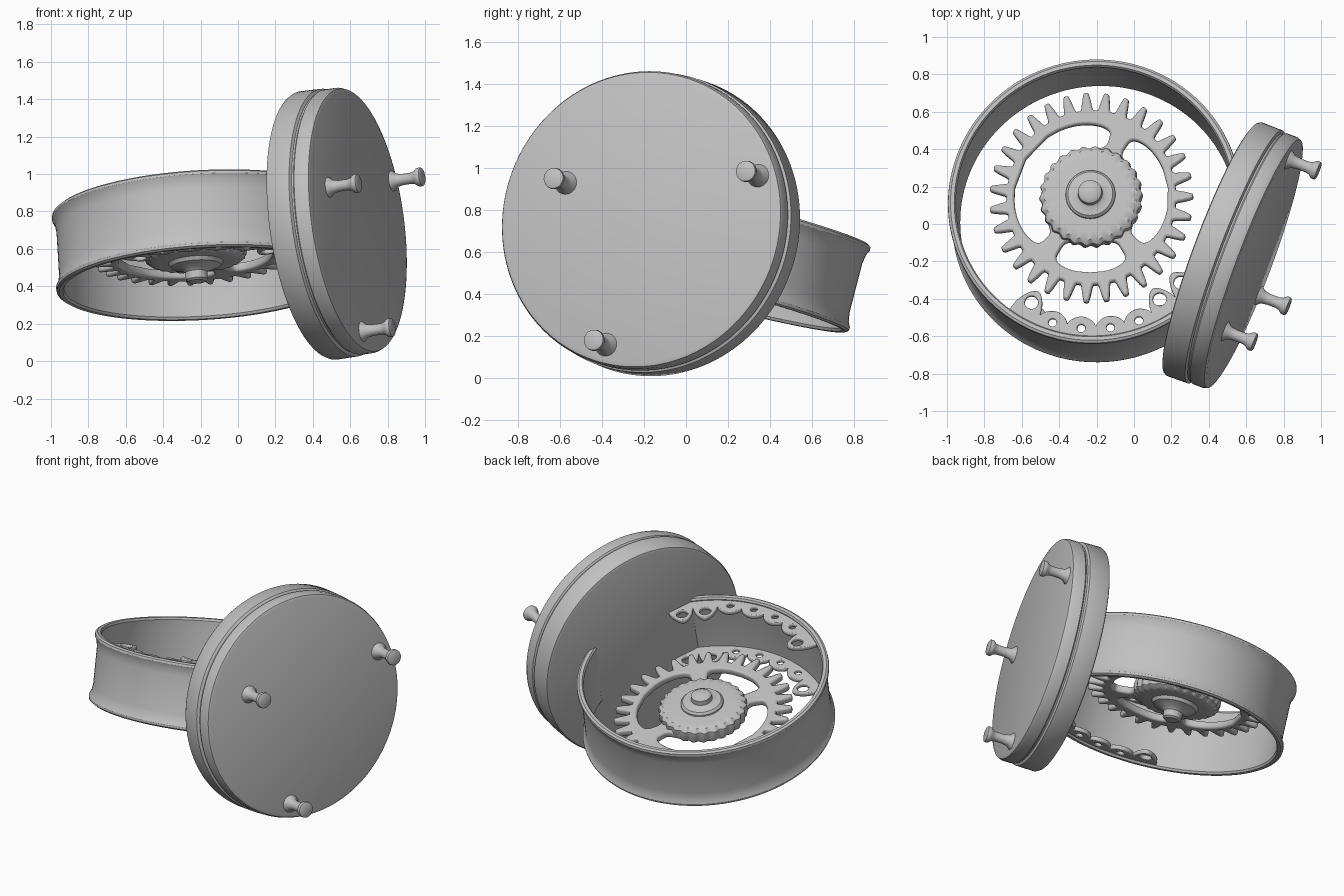
import bpy, bmesh
from math import sin, cos, pi, radians, copysign, sqrt
from mathutils import Matrix, Vector

if "Cube" in bpy.data.objects:
    bpy.data.objects.remove(bpy.data.objects["Cube"])

grey = bpy.data.materials.new("plain_grey")
grey.use_nodes = True
grey.diffuse_color = (0.53, 0.53, 0.53, 1)
grey.node_tree.nodes["Principled BSDF"].inputs["Base Color"].default_value = grey.diffuse_color


def frame(center, axis):
    """Placement whose local z follows the axis."""
    z = Vector(axis).normalized()
    side = Vector((1, 0, 0)) if abs(z.x) < 0.7 else Vector((0, 1, 0))
    x = (side - z * side.dot(z)).normalized()
    m = Matrix((x, z.cross(x), z)).transposed().to_4x4()
    m.translation = center
    return m


def finish(ob, place, angle=35):
    ob.matrix_world = place
    bpy.ops.object.select_all(action='DESELECT')
    ob.select_set(True)
    bpy.context.view_layer.objects.active = ob
    if ob.type == 'CURVE':
        bpy.ops.object.convert(target='MESH')
        ob = bpy.context.object
    ob.data.materials.clear()
    ob.data.materials.append(grey)
    bpy.ops.object.shade_smooth_by_angle(angle=radians(angle))
    return ob


def lathe(name, profile, place, steps=96, closed=False, ripple=None):
    """Turn an (r, z) profile about local z; ripple scales r by angle and height."""
    bm = bmesh.new()
    verts = [bm.verts.new((r, 0, z)) for r, z in profile]
    pairs = list(zip(verts, verts[1:]))
    if closed:
        pairs.append((verts[-1], verts[0]))
    edges = [bm.edges.new(p) for p in pairs]
    bmesh.ops.spin(bm, geom=verts + edges, axis=(0, 0, 1), cent=(0, 0, 0),
                   steps=steps, angle=2 * pi)
    bmesh.ops.remove_doubles(bm, verts=bm.verts, dist=1e-4)
    if ripple:
        for v in bm.verts:
            k = ripple(v.co)
            v.co.x *= k
            v.co.y *= k
    bmesh.ops.recalc_face_normals(bm, faces=bm.faces)
    me = bpy.data.meshes.new(name)
    bm.to_mesh(me)
    bm.free()
    ob = bpy.data.objects.new(name, me)
    bpy.context.collection.objects.link(ob)
    return finish(ob, place)


def plate(name, outlines, place, half, soft):
    """Flat plate from closed outlines; inner outlines become holes."""
    cu = bpy.data.curves.new(name, 'CURVE')
    cu.dimensions = '2D'
    cu.fill_mode = 'BOTH'
    cu.extrude = half
    cu.bevel_depth = soft
    cu.bevel_resolution = 1
    cu.offset = -soft
    for pts in outlines:
        sp = cu.splines.new('POLY')
        sp.points.add(len(pts) - 1)
        for p, (x, y) in zip(sp.points, pts):
            p.co = (x, y, 0, 1)
        sp.use_cyclic_u = True
    ob = bpy.data.objects.new(name, cu)
    bpy.context.collection.objects.link(ob)
    return finish(ob, place, 50)


def polar(r, a):
    return (r * cos(a), r * sin(a))


def root(v):
    return copysign(sqrt(abs(v)), v)


# Open drum: a thin band with a rolled bead at each rim
drum_axis = Vector((-0.06, 0.26, 1)).normalized()
drum_center = Vector((-0.2, 0.07, 0.62))
drum = frame(drum_center, drum_axis)
half_wall = [(0.745, 0.16), (0.742, 0.2), (0.75, 0.213), (0.77, 0.214),
             (0.783, 0.205), (0.785, 0.19), (0.772, 0.165), (0.765, 0.12)]
wall = half_wall + [(r, -z) for r, z in reversed(half_wall)]
lathe("drum_band", wall, drum, 128, closed=True)

# Large gear wheel with rounded teeth and three spokes
gear = frame((-0.228, 0.138, 0.57), drum_axis)
TEETH = 31
count = TEETH * 16
rim = []
for i in range(count):
    a = 2 * pi * i / count
    bump = min(1, max(0, 0.42 + 0.75 * cos(TEETH * a)))
    x, y = polar(0.468 + 0.094 * bump, a)
    rim.append((x * 0.97, y * 1.03))
spokes = [65, 231, 308, 425]
windows = []
for a0, a1 in zip(spokes, spokes[1:]):
    mid, span = radians(a0 + a1) / 2, radians(a1 - a0 - 17) / 2
    windows.append([polar(0.335 + 0.078 * root(sin(u)), mid + span * root(cos(u)))
                    for u in (2 * pi * k / 64 for k in range(64))])
plate("gear_wheel", [rim] + windows, gear, 0.012, 0.012)


# Small ridged gear stacked on the wheel
def ridges(co):
    if co.xy.length < 0.22:
        return 1
    a = Vector((1, 0)).angle_signed(co.xy)
    return 1 + 0.025 * cos(26 * a + 18 * co.z)


pinion = [(0, 0.075), (0.2, 0.075), (0.245, 0.07), (0.268, 0.05), (0.272, 0.02),
          (0.265, -0.02), (0.24, -0.04), (0.2, -0.045), (0, -0.045)]
lathe("small_gear", pinion, gear, 156, ripple=ridges)

# Stepped hub and axle knob, both ends
hub = [(0, 0.155), (0.045, 0.153), (0.063, 0.14), (0.066, 0.11), (0.08, 0.1),
       (0.12, 0.098), (0.132, 0.085), (0.135, 0.06),
       (0.15, -0.04), (0.135, -0.065), (0.075, -0.085), (0.06, -0.1),
       (0.058, -0.14), (0.045, -0.15), (0, -0.152)]
lathe("axle_hub", hub, gear, 64)

# Pierced scroll ornaments inside the front wall, one near each rim
START, END, LOBES = 232, 322, 7


def lobe_edge(t):
    swell = 0.06 if t < 0.15 or t > 0.72 else 0.0
    return 0.685 - (0.05 + swell) * abs(sin(pi * LOBES * t)) ** 0.6


steps = 140
arc = [radians(START + (END - START) * k / steps) for k in range(steps + 1)]
scroll = [polar(0.748, a) for a in arc]
scroll += [polar(lobe_edge(k / steps), arc[k]) for k in range(steps, -1, -1)]
holes = []
for k in range(LOBES):
    t = (k + 0.5) / LOBES
    big = k in (0, 5, 6)
    a, r = radians(START + (END - START) * t), 0.645 if big else 0.7
    size = 0.036 if big else 0.022
    cx, cy = polar(r, a)
    holes.append([(cx + size * cos(u), cy + size * sin(u))
                  for u in (2 * pi * j / 20 for j in range(20))])
for label, height in (("upper", 0.18), ("lower", -0.185)):
    plate(label + "_scroll", [scroll] + holes,
          frame(drum_center + drum_axis * height, drum_axis), 0.008, 0.006)

# Tilted lid disc with a groove around its side
lid_axis = Vector((1, -0.375, 0.14)).normalized()
lid_center = Vector((0.645, -0.215, 0.755))
lid = [(0, 0), (0.69, 0), (0.708, -0.006), (0.716, -0.025), (0.716, -0.085),
       (0.706, -0.093), (0.706, -0.103), (0.722, -0.112), (0.724, -0.23),
       (0.716, -0.244), (0.7, -0.25), (0, -0.25)]
lathe("lid_disc", lid, frame(lid_center, lid_axis), 128)

# Three flared pegs standing on the lid
peg = [(0, -0.02), (0.06, -0.02), (0.054, 0.004), (0.036, 0.025), (0.03, 0.06),
       (0.03, 0.11), (0.036, 0.132), (0.048, 0.145), (0.051, 0.155),
       (0.049, 0.17), (0.042, 0.174), (0, 0.174)]
heads = {"rear": (0.98, 0.285, 0.985), "front": (0.65, -0.635, 0.952),
         "bottom": (0.86, -0.455, 0.185)}
for label, head in heads.items():
    foot = Vector(head)
    foot -= lid_axis * (foot - lid_center).dot(lid_axis)
    lathe(label + "_peg", peg, frame(foot, lid_axis), 32)
